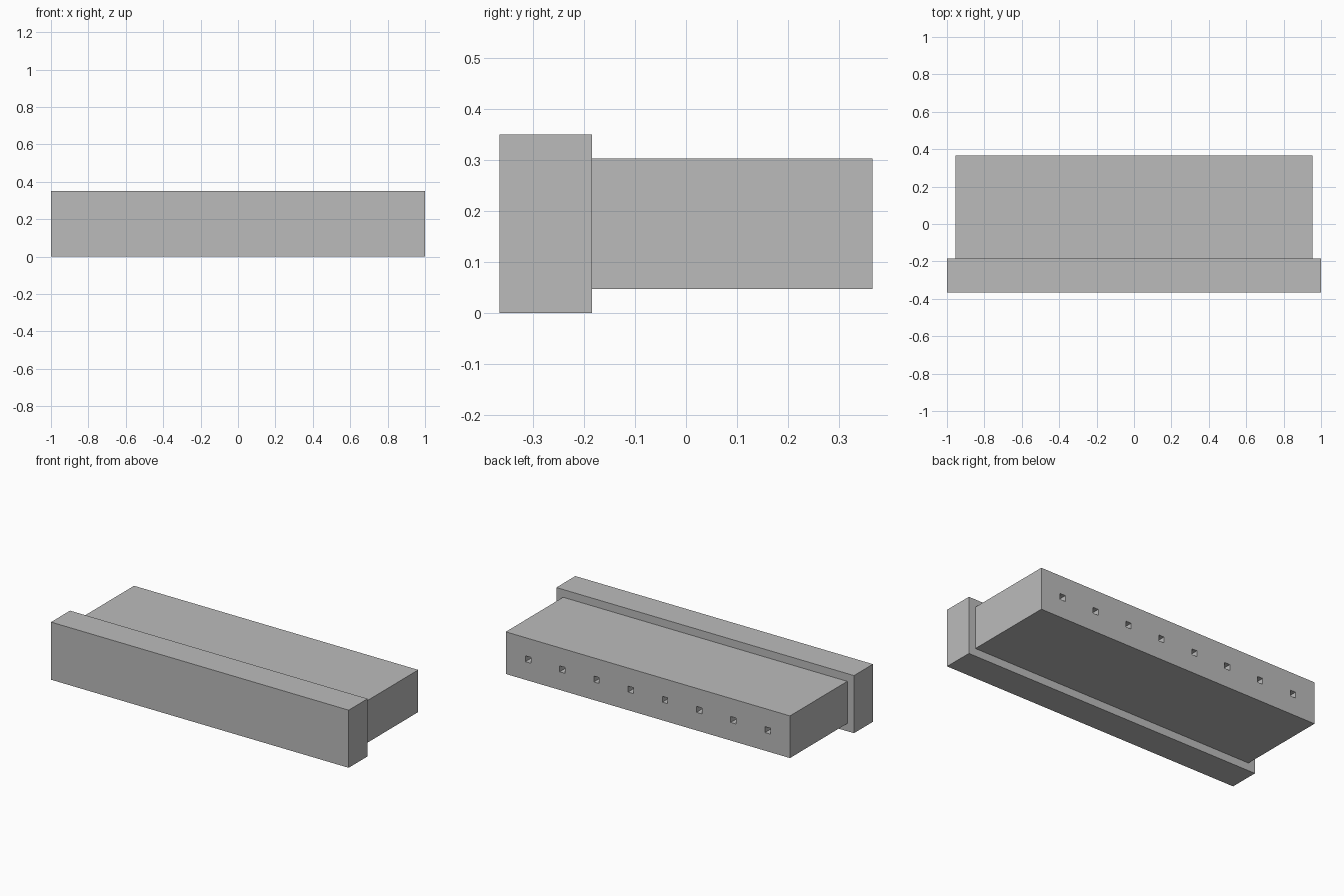
import bpy
import bmesh
from mathutils import Matrix, Vector

cube = bpy.data.objects.get("Cube")
if cube:
    bpy.data.objects.remove(cube, do_unlink=True)

GREY = (0.5, 0.5, 0.5, 1.0)
grey = bpy.data.materials.new("plain grey")
grey.use_nodes = True
grey.diffuse_color = GREY
grey.node_tree.nodes["Principled BSDF"].inputs["Base Color"].default_value = GREY


def make_boxes(name, boxes):
    """One object from a list of (min corner, max corner) boxes."""
    bm = bmesh.new()
    for low, high in boxes:
        low, high = Vector(low), Vector(high)
        matrix = Matrix.Translation((low + high) / 2) @ Matrix.Diagonal((*(high - low), 1))
        bmesh.ops.create_cube(bm, size=1, matrix=matrix)
    mesh = bpy.data.meshes.new(name)
    bm.to_mesh(mesh)
    bm.free()
    mesh.materials.append(grey)
    obj = bpy.data.objects.new(name, mesh)
    bpy.context.collection.objects.link(obj)
    return obj


# Wide front panel and the narrower block behind it
BACK, MIDDLE = 0.366, 0.175
make_boxes("front_panel", [((-1, -BACK, 0), (1, -0.184, 0.35))])
body = make_boxes("rear_block", [((-0.955, -0.184, 0.047), (0.955, BACK, 0.303))])

# Row of square sockets cut into the back face
COUNT, SPACING, HALF, DEPTH = 8, 0.23, 0.018, 0.1
centres = [(i - (COUNT - 1) / 2) * SPACING for i in range(COUNT)]
cutter = make_boxes("socket_cutter", [
    ((x - HALF, BACK - DEPTH, MIDDLE - HALF), (x + HALF, BACK + DEPTH, MIDDLE + HALF))
    for x in centres])
cutter.hide_render = True

cut = body.modifiers.new("sockets", 'BOOLEAN')
cut.operation = 'DIFFERENCE'
cut.solver = 'EXACT'
cut.object = cutter
bpy.context.view_layer.objects.active = body
bpy.ops.object.modifier_apply(modifier=cut.name)
bpy.data.objects.remove(cutter, do_unlink=True)
